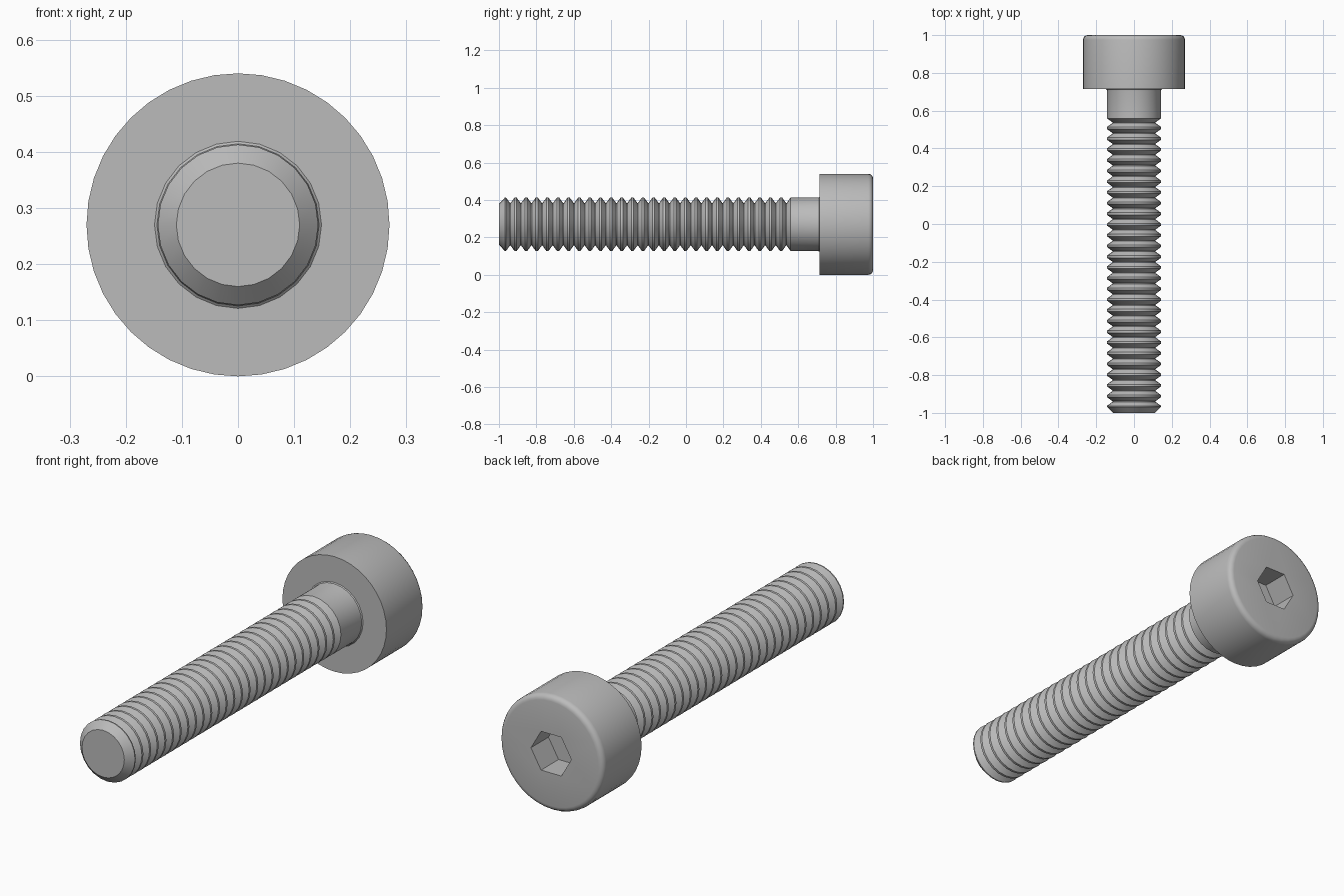
import bpy, bmesh, math

if "Cube" in bpy.data.objects:
    bpy.data.objects.remove(bpy.data.objects["Cube"])

CZ = 0.27  # height of the screw axis

steel = bpy.data.materials.new("steel_grey")
steel.diffuse_color = (0.5, 0.5, 0.5, 1)
steel.use_nodes = True
steel.node_tree.nodes["Principled BSDF"].inputs["Base Color"].default_value = steel.diffuse_color


def ring(bm, r, y, n):
    return [bm.verts.new((r * math.cos(2 * math.pi * i / n), y,
                          CZ + r * math.sin(2 * math.pi * i / n))) for i in range(n)]


def skin(bm, a, b):
    n = len(a)
    for i in range(n):
        j = (i + 1) % n
        bm.faces.new((a[i], a[j], b[j], b[i]))


def revolve(bm, profile, n):
    rings = [ring(bm, r, y, n) for r, y in profile]
    for a, b in zip(rings, rings[1:]):
        skin(bm, a, b)
    return rings


def finish(bm, name):
    bmesh.ops.recalc_face_normals(bm, faces=bm.faces)
    me = bpy.data.meshes.new(name)
    bm.to_mesh(me)
    bm.free()
    me.materials.append(steel)
    ob = bpy.data.objects.new(name, me)
    bpy.context.collection.objects.link(ob)
    bpy.ops.object.select_all(action='DESELECT')
    ob.select_set(True)
    bpy.context.view_layer.objects.active = ob
    bpy.ops.object.shade_smooth_by_angle(angle=math.radians(30))
    return ob


# Threaded shank: chamfered tip, ring-shaped threads, plain neck, small fillet
R, ROOT, TEETH = 0.143, 0.114, 27
START, END = -0.968, 0.565
pitch = (END - START) / TEETH
profile = [(0.11, -1.0), (R, START)]
for i in range(TEETH):
    y = START + i * pitch
    profile += [(R, y + 0.10 * pitch), (ROOT, y + 0.47 * pitch),
                (ROOT, y + 0.53 * pitch), (R, y + 0.90 * pitch)]
profile += [(R, END), (R, 0.704), (0.1445, 0.711), (0.150, 0.716)]
bm = bmesh.new()
rings = revolve(bm, profile, 24)
bm.faces.new(rings[0])
finish(bm, "threaded_shank")

# Cylindrical head with a rounded back rim and a hexagonal socket
HR, B = 0.27, 0.025
profile = [(0.14, 0.715), (HR, 0.715)]
for k in range(5):
    a = math.pi / 2 * k / 4
    profile.append((HR - B + B * math.cos(a), 1 - B + B * math.sin(a)))
bm = bmesh.new()
rim = revolve(bm, profile, 40)[-1]
mouth = ring(bm, 0.105, 1.0, 6)
floor = ring(bm, 0.105, 0.87, 6)
skin(bm, mouth, floor)
bm.faces.new(floor)
loops = [bm.edges.get((l[i], l[(i + 1) % len(l)])) for l in (rim, mouth) for i in range(len(l))]
bmesh.ops.bridge_loops(bm, edges=loops)
finish(bm, "socket_head")
